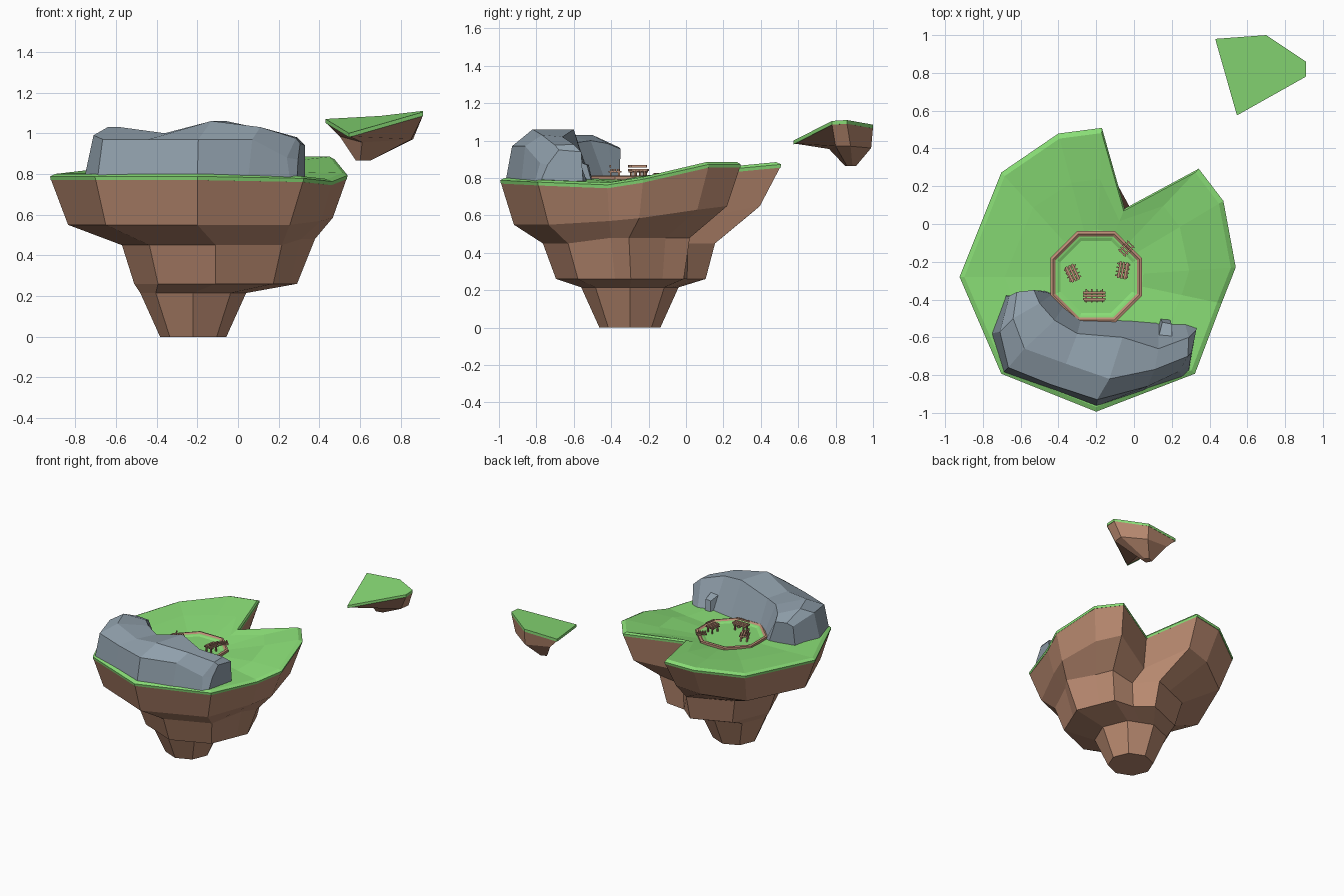
import bpy, bmesh, math
from mathutils import Vector, Matrix

if "Cube" in bpy.data.objects:
    bpy.data.objects.remove(bpy.data.objects["Cube"])


def material(name, rgb):
    m = bpy.data.materials.new(name)
    m.diffuse_color = (*rgb, 1)
    m.use_nodes = True
    m.node_tree.nodes["Principled BSDF"].inputs["Base Color"].default_value = m.diffuse_color
    return m


GRASS = material("grass_green", (0.25, 0.72, 0.18))
DIRT = material("dirt_brown", (0.48, 0.25, 0.16))
WOOD = material("wood_brown", (0.50, 0.27, 0.18))
ROCK = material("rock_grey", (0.28, 0.35, 0.41))


def finish(name, bm, mat):
    bmesh.ops.recalc_face_normals(bm, faces=bm.faces)
    me = bpy.data.meshes.new(name)
    bm.to_mesh(me)
    bm.free()
    me.materials.append(mat)
    ob = bpy.data.objects.new(name, me)
    bpy.context.collection.objects.link(ob)
    return ob


def loft(name, rings, mat, caps=True, loop=False):
    """Skin a stack of equal-length closed rings."""
    bm = bmesh.new()
    vs = [[bm.verts.new(p) for p in r] for r in rings]
    n = len(vs[0])
    pairs = list(zip(vs, vs[1:])) + ([(vs[-1], vs[0])] if loop else [])
    for a, b in pairs:
        for i in range(n):
            j = (i + 1) % n
            bm.faces.new((a[i], a[j], b[j], b[i]))
    if caps and not loop:
        bm.faces.new(vs[0])
        bm.faces.new(vs[-1])
    return finish(name, bm, mat)


CX, CY = -0.20, -0.28


def toward(p, s, z, c=(CX, CY)):
    return (c[0] + (p[0] - c[0]) * s, c[1] + (p[1] - c[1]) * s, z)


# Rim of the main island, counter-clockwise from the front, with turf height
rim = [(-.20, -.99, .80), (.32, -.79, .79), (.46, -.42, .775), (.535, -.23, .805),
       (.47, .12, .885), (.34, .29, .885), (-.05, .08, .845), (-.17, .505, .885),
       (-.40, .475, .87), (-.70, .27, .825), (-.92, -.28, .80), (-.70, -.79, .80)]
shelf = [(-.20, -.92, .55), (.255, -.735, .55), (.41, -.41, .57), (.466, -.25, .585),
         (.41, .06, .63), (.30, .22, .65), (-.05, .05, .58), (-.19, .395, .65),
         (-.38, .36, .62), (-.65, .18, .57), (-.835, -.28, .55), (-.65, -.735, .55)]


def octagon(cx, cy, r, z):
    """Eight corners plus four in-between points, matching the rim columns."""
    c = [Vector((cx + r * math.cos(a), cy + r * math.sin(a), z))
         for a in (math.radians(45 * k - 90) for k in range(8))]
    mid = lambda a, b, t=.5: c[a].lerp(c[b], t)
    return [c[0], c[1], mid(1, 2, .7), c[2], mid(2, 3, .6), c[3], mid(3, 4),
            c[4], mid(4, 5, .45), c[5], c[6], c[7]]


# Earth body with two shelves and a stem
tier = octagon(-.11, -.305, .46, .45)
for i in (2, 3, 4, 5):
    tier[i].z = .48
tier[3].x = .378
tier[6] -= Vector((.03, .08, 0))
low = octagon(-.11, -.295, .40, .26)
low[6] -= Vector((.02, .04, 0))
loft("island_earth", [octagon(-.22, -.30, .163, 0), octagon(-.22, -.30, .26, .215), low, tier, shelf,
                      [(x, y, z - .025) for x, y, z in rim]], DIRT)

# Turf: skirt, bevelled lip and gently uneven lawn around the seating circle
core, lawn = [], []
for i, (x, y, z) in enumerate(rim):
    d = Vector((x - CX, y - CY)).length
    core.append(toward((x, y), .25 / d, .79))
    lawn.append(toward((x, y), .5 + .125 / d, (.80 + z) / 2 + (.008 if i % 2 else -.008)))
loft("island_turf", [[(x, y, z - .03) for x, y, z in rim], [toward(p, 1.005, p[2] - .012) for p in rim],
                     [toward(p, .97, p[2]) for p in rim], lawn, core], GRASS)


# Octagonal timber kerb and green inner step
def eight(ap, z):
    r = ap / math.cos(math.pi / 8)
    return [(CX + r * math.cos(math.pi / 8 + k * math.pi / 4),
             CY + r * math.sin(math.pi / 8 + k * math.pi / 4), z) for k in range(8)]


loft("circle_kerb", [eight(.242, .77), eight(.242, .808), eight(.228, .812), eight(.215, .802), eight(.213, .77)],
     WOOD, loop=True)
loft("circle_lawn", [eight(.215, .77), eight(.215, .802), eight(.205, .800), eight(.19, .793)], GRASS)


# Log benches made of planks, cross rods and legs
def boxes(name, parts, loc, deg, mat):
    bm = bmesh.new()
    for c, s in parts:
        bmesh.ops.create_cube(bm, size=1, matrix=Matrix.Translation(c) @ Matrix.Diagonal((*s, 1)))
    ob = finish(name, bm, mat)
    ob.location = loc
    ob.rotation_euler.z = math.radians(deg)


def bench(name, length, x, y, deg):
    parts = [((0, py, .048), (length, .013, .012)) for py in (-.017, 0, .017)]
    for k in (-.36, -.12, .12, .36):
        parts.append(((k * length, 0, .038), (.007, .07, .008)))
    for k in (-.3, .3):
        parts += [((k * length, py, .018), (.01, .01, .05)) for py in (-.022, .022)]
    parts += [((0, -.026, .068), (length * .9, .008, .012))]
    boxes(name, parts, (x, y, .795), deg, WOOD)


bench("bench_front", .12, -.21, -.38, 0)
bench("bench_left", .09, -.325, -.26, -65)
bench("bench_right", .09, -.06, -.245, 80)
# Small stile crossing the kerb
boxes("kerb_stile", [((0, s * .016, .022), (.075, .006, .010)) for s in (-1, 1)] +
      [((k * .016, 0, .028), (.007, .055, .007)) for k in (-2, -1, 0, 1, 2)], (-.04, -.13, .795), 45, WOOD)

# Curved cliff: cross-sections from the back-left end round to the right end
# each: outer foot, outer edge, outer crest, inner crest, inner foot
cliff = [
    [(-.68, -.38, .78), (-.66, -.38, .94), (-.62, -.36, .965), (-.53, -.35, .955), (-.47, -.355, .78)],
    [(-.755, -.58, .78), (-.71, -.57, .99), (-.64, -.50, 1.03), (-.50, -.42, .985), (-.43, -.37, .78)],
    [(-.69, -.785, .78), (-.665, -.76, .97), (-.58, -.66, 1.03), (-.42, -.51, 1.0), (-.37, -.43, .78)],
    [(-.45, -.87, .78), (-.44, -.85, .97), (-.36, -.74, 1.0), (-.30, -.58, .99), (-.28, -.50, .78)],
    [(-.20, -.965, .78), (-.195, -.93, .97), (-.13, -.82, 1.06), (-.06, -.60, 1.06), (-.02, -.51, .78)],
    [(.05, -.88, .78), (.07, -.86, .97), (.11, -.77, 1.03), (.13, -.66, 1.02), (.13, -.52, .78)],
    [(.255, -.81, .775), (.24, -.78, .88), (.285, -.70, .975), (.29, -.60, .98), (.27, -.53, .78)],
    [(.29, -.78, .775), (.295, -.74, .87), (.305, -.68, .95), (.33, -.56, .94), (.33, -.55, .775)]]
loft("cliff_rock", cliff, ROCK)
# Jagged spur at the inner right foot of the cliff
loft("cliff_spur", [[(x, y, .78) for x, y in ((.12, -.56), (.20, -.56), (.19, -.505), (.14, -.50))],
                    [(.13, -.60, .90), (.20, -.60, .90), (.20, -.53, .87), (.15, -.52, .87)]], ROCK)

# Small floating islet: earth underneath and a tilted turf cap
cap = [(.43, .98, 1.07), (.70, 1.0, 1.085), (.91, .86, 1.11), (.91, .78, 1.105), (.545, .575, 1.0)]
ledge = [(.50, .965, .985), (.70, .99, .96), (.86, .88, .97), (.85, .80, .97), (.61, .765, .955)]
tip = [(.58, .89, .865), (.62, .91, .865), (.65, .89, .865), (.65, .86, .865), (.60, .85, .865)]
loft("islet_earth", [tip, ledge, [(x, y, z - .015) for x, y, z in cap]], DIRT)
loft("islet_turf", [[(x, y, z - .02) for x, y, z in cap], cap], GRASS)
